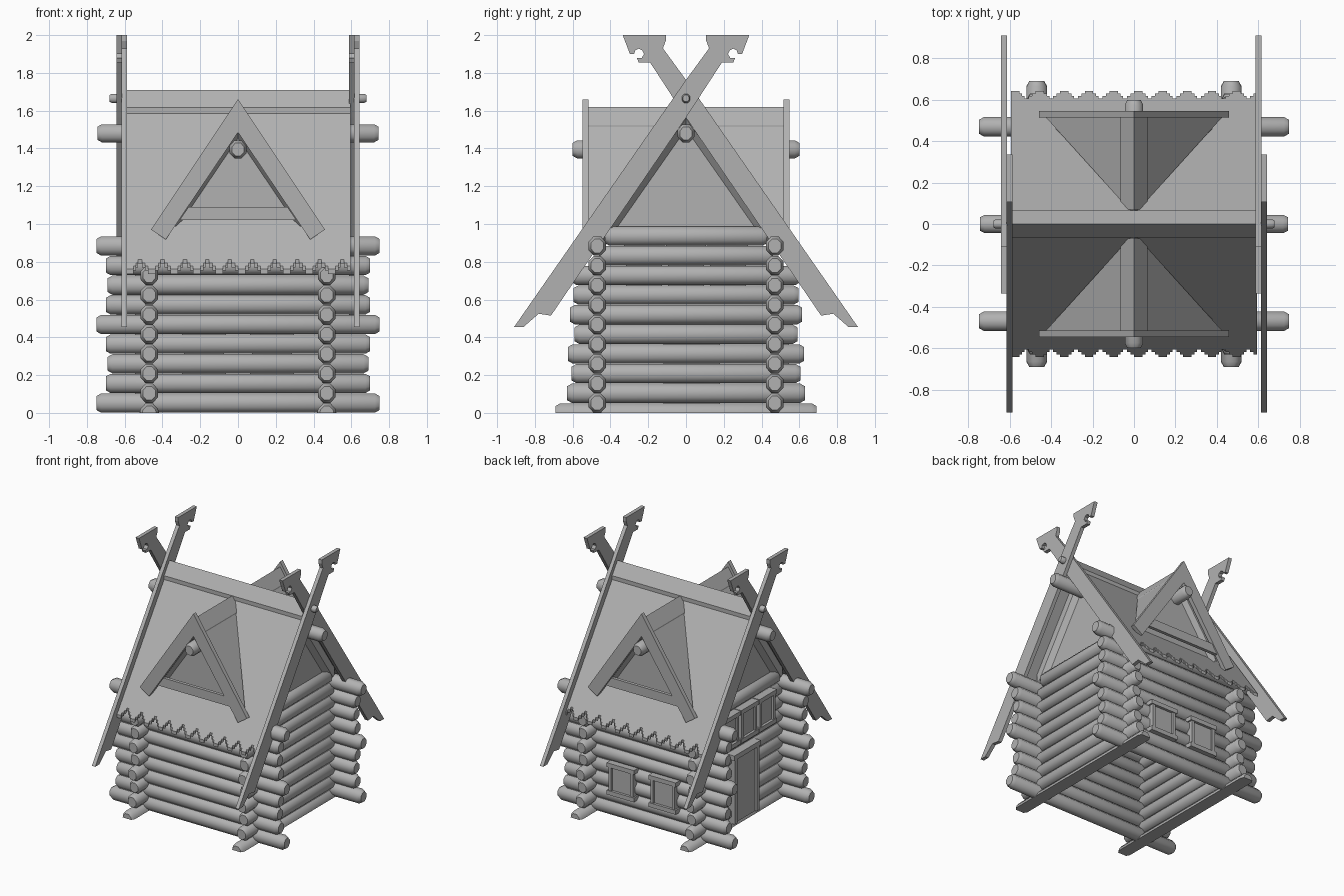
import bpy, bmesh, math

if "Cube" in bpy.data.objects:
    bpy.data.objects.remove(bpy.data.objects["Cube"])

S = 1.43          # roof slope (rise per unit run)
RIDGE = 1.68      # outer roof height at the ridge
GREY = bpy.data.materials.new("weathered_wood")
GREY.diffuse_color = (.44, .44, .44, 1)
GREY.use_nodes = True
GREY.node_tree.nodes["Principled BSDF"].inputs["Base Color"].default_value = GREY.diffuse_color


def make(name, verts, faces):
    bm = bmesh.new()
    vs = [bm.verts.new(v) for v in verts]
    for f in faces:
        bm.faces.new([vs[i] for i in f])
    bmesh.ops.recalc_face_normals(bm, faces=bm.faces)
    me = bpy.data.meshes.new(name)
    bm.to_mesh(me)
    bm.free()
    me.materials.append(GREY)
    ob = bpy.data.objects.new(name, me)
    bpy.context.collection.objects.link(ob)
    return ob


def loft(name, rings):
    """Closed skin over equal-sized rings of points, capped at both ends."""
    n = len(rings[0])
    faces = [list(range(n)), [(len(rings) - 1) * n + i for i in range(n)]]
    for r in range(len(rings) - 1):
        for i in range(n):
            j = (i + 1) % n
            faces.append([r * n + i, r * n + j, (r + 1) * n + j, (r + 1) * n + i])
    return make(name, [p for ring in rings for p in ring], faces)


def prism(name, axis, pts, lo, hi, pts_hi=None):
    """Extrude a 2D outline along x (points are y,z) or y (points are x,z)."""
    put = (lambda p, d: (d, p[0], p[1])) if axis == 'x' else (lambda p, d: (p[0], d, p[1]))
    return loft(name, [[put(p, lo) for p in pts], [put(p, hi) for p in pts_hi or pts]])


logs = []


def log(name, axis, side, z, a, b, r=.055, ch=.025):
    """Eight-sided log with chamfered ends, kept above the ground."""
    rings = []
    for d, k in ((a, .72), (a + ch, 1), (b - ch, 1), (b, .72)):
        ring = []
        for i in range(8):
            t = math.radians(22.5 + 45 * i)
            u, v = side + r * k * math.cos(t) * .92, max(0, z + r * k * math.sin(t))
            if z == 0 and i > 3:  # half log: spread the lower points on the ground
                u = side + r * k * (-.92, -.5, .5, .92)[i - 4]
            ring.append((d, u, v) if axis == 'x' else (u, d, v))
        rings.append(ring)
    logs.append(loft(name, rings))


# log walls
P = 0.104
for i, h in enumerate((.75, .70, .69, .70, .75, .70, .69, .70, .75)):
    for s in (-1, 1):
        log("long_wall_log", 'x', s * .47, .052 + P * i, -h, h)
for i, h in enumerate((.69, .63, .605, .625, .59, .615, .595, .605, .46, .43)):
    for s in (-1, 1):
        log("gable_wall_log", 'y', s * .47, P * i, -h, h)

# ridge log and dormer logs
log("ridge_log", 'x', 0, 1.48, -.745, .745, r=.052)
for s in (-1, 1):
    a, b = sorted((s * .3, s * .6))
    log("dormer_log", 'y', 0, 1.395, a, b, r=.052)

# main roof panels with stepped, scalloped eaves
STEPS = ((0, 0), (.34, .012), (.46, .024), (.56, .036), (.72, .024), (.86, .012), (1, 0))
N, W = 10, 1.19
for s in (-1, 1):
    edge = []
    for k in range(N):
        for (f0, c), (f1, _) in zip(STEPS, STEPS[1:]):
            edge += [(-W / 2 + W / N * (k + f), .643 - c) for f in (f0, f1)]
    outline = [(W / 2, 0), (-W / 2, 0)] + edge
    loft("roof_panel", [[(x, s * y, RIDGE - S * y - t) for x, y in outline] for t in (0, .025)])


def chevron(w, top, thick, slope=S):
    return [(-w, top - slope * w), (0, top), (w, top - slope * w),
            (w, top - slope * w - thick), (0, top - thick), (-w, top - slope * w - thick)]


prism("ridge_cap", 'x', chevron(.066, 1.71, .03), -W / 2, W / 2)

# gable panels and their tapered inner trim
for s in (-1, 1):
    a, b = sorted((s * .44, s * .47))
    prism("gable_panel", 'x', [(-.46, .96), (.46, .96), (0, 1.63)], a, b)
    prism("gable_trim", 'x', chevron(.46, 1.65, .155), s * .465, s * .505,
          chevron(.46, 1.65, .09))

# crossed bargeboards with carved heads
BOARD = [(-.91, .455), (-.86, .455), (-.78, .525), (-.715, .515), (0, 1.563), (.19, 1.855),
         (.25, 1.855), (.26, 1.878), (.235, 1.878), (.222, 1.9), (.232, 1.92), (.25, 1.928),
         (.268, 1.92), (.275, 1.9), (.297, 1.9), (.335, 2), (.107, 2), (.107, 1.97),
         (.122, 1.93), (0, 1.763)]
for s in (-1, 1):
    for m, d in ((s, .615), (-s, .588)):
        a, b = sorted((s * d, s * (d + .029)))
        prism("bargeboard", 'x', [(m * y, z) for y, z in BOARD], a, b)
    a, b = sorted((s * .58, s * .68))
    log("bargeboard_pin", 'x', 0, 1.665, a, b, r=.026, ch=.012)

# dormers on both roof slopes
DS = 1.48
for s in (-1, 1):
    for m in (-1, 1):
        tri = [(0, s * .52, 1.61), (0, s * .045, 1.61), (m * .43, s * .52, 1.61 - DS * .43)]
        loft("dormer_roof", [tri, [(x, y, z - .025) for x, y, z in tri]])
        a, b = sorted((s * .515, s * .547))
        prism("dormer_board", 'y', [(0, 1.66), (m * .46, .97), (m * .382, .918), (0, 1.485)], a, b)
    a, b = sorted((s * .07, s * .53))
    prism("dormer_ridge_cap", 'y', chevron(.065, 1.62, .025, DS), a, b)
    a, b = sorted((s * .515, s * .54))
    prism("dormer_crossbar", 'y', [(-.31, 1.02), (.31, 1.02), (.262, 1.09), (-.262, 1.09)], a, b)
    a, b = sorted((s * .44, s * .46))
    prism("dormer_panel", 'y', [(-.38, 1.02), (.38, 1.02), (0, 1.58)], a, b)
    prism("dormer_trim", 'y', chevron(.33, 1.59, .14, DS), s * .455, s * .5,
          chevron(.33, 1.59, .1, DS))


def slab(name, wall, u0, u1, z0, z1, d0, d1):
    """Upright block on the back wall or on the left wall."""
    pts = [(u0, z0), (u1, z0), (u1, z1), (u0, z1)]
    if wall == 'back':
        return prism(name, 'y', pts, d0, d1)
    return prism(name, 'x', pts, -d1, -d0)


def opening(kind, wall, u, w, z0, z1, t=.025, sill=True):
    """Panel with side posts, a wider lintel and an optional sill."""
    slab(kind + "_panel", wall, u - w, u + w, z0, z1, .48, .53)
    for s in (-1, 1):
        a, b = sorted((u + s * w, u + s * (w - t)))
        slab(kind + "_post", wall, a, b, z0, z1, .48, .545)
    slab(kind + "_lintel", wall, u - w - .012, u + w + .012, z1 - t, z1 + .008, .48, .55)
    if sill:
        slab(kind + "_sill", wall, u - w - .012, u + w + .012, z0 - .008, z0 + t, .48, .55)


# two back windows, three upper left windows, left door
for s in (-1, 1):
    opening("back_window", 'back', s * .18, .105, .19, .42)
for k in (-1, 0, 1):
    opening("upper_window", 'left', k * .222, .095, .64, .88)
opening("door", 'left', .03, .15, .03, .56, t=.03, sill=False)

# soften the log sides, keep the cut ends crisp
bpy.ops.object.select_all(action='DESELECT')
for ob in logs:
    ob.select_set(True)
bpy.context.view_layer.objects.active = logs[0]
bpy.ops.object.shade_smooth_by_angle(angle=math.radians(46))
